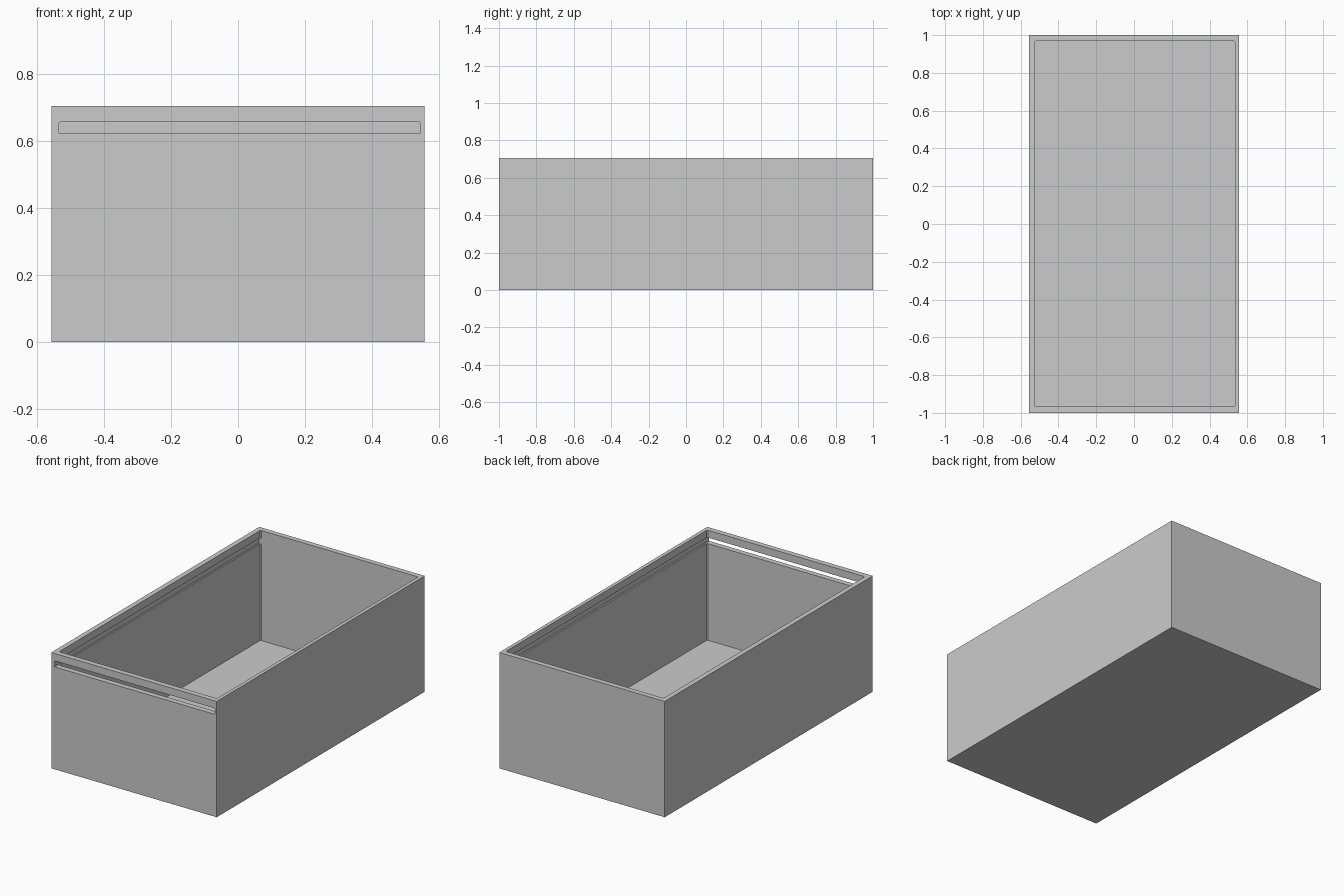
import bpy, bmesh

if "Cube" in bpy.data.objects:
    bpy.data.objects.remove(bpy.data.objects["Cube"])

W, L, H = 0.557, 1.0, 0.705      # half width, half length, height

grey = bpy.data.materials.new("light grey")
grey.diffuse_color = (0.6, 0.6, 0.6, 1)
grey.use_nodes = True
grey.node_tree.nodes["Principled BSDF"].inputs["Base Color"].default_value = grey.diffuse_color


def prism(name, profile, axis, start, end):
    """Extrude a 2D profile along z (x, y points) or y (x, z points)."""
    bm = bmesh.new()
    place = (lambda p: (p[0], p[1], start)) if axis == 'z' else (lambda p: (p[0], start, p[1]))
    face = bm.faces.new([bm.verts.new(place(p)) for p in profile])
    out = bmesh.ops.extrude_face_region(bm, geom=[face])
    move = (0, 0, end - start) if axis == 'z' else (0, end - start, 0)
    bmesh.ops.translate(bm, vec=move, verts=[g for g in out['geom'] if isinstance(g, bmesh.types.BMVert)])
    bmesh.ops.recalc_face_normals(bm, faces=bm.faces)
    me = bpy.data.meshes.new(name)
    bm.to_mesh(me)
    bm.free()
    me.materials.append(grey)
    ob = bpy.data.objects.new(name, me)
    bpy.context.collection.objects.link(ob)
    return ob


def chamfered(x0, x1, y0, y1, low, high):
    """Rectangle with cut corners, sized separately at the low and high side."""
    return [(x0 + low, y0), (x1 - low, y0), (x1, y0 + low), (x1, y1 - high),
            (x1 - high, y1), (x0 + high, y1), (x0, y1 - high), (x0, y0 + low)]


# Solid block that becomes the open box
box = prism("box", [(-W, -L), (W, -L), (W, L), (-W, L)], 'z', 0, H)

# Inner cavity, then the lid slot that passes through the front and grooves both sides
cavity = prism("cavity_cutter", chamfered(-0.527, 0.535, -0.967, 0.968, 0.006, 0.006), 'z', 0.035, H + 0.1)
slot = prism("lid_slot_cutter", chamfered(-0.536, 0.546, 0.623, 0.66, 0.003, 0.007), 'y', -L - 0.1, 0.968)

for cutter in (cavity, slot):
    mod = box.modifiers.new(cutter.name, 'BOOLEAN')
    mod.operation = 'DIFFERENCE'
    mod.solver = 'EXACT'
    mod.object = cutter
    cutter.hide_render = True
    cutter.hide_set(True)
